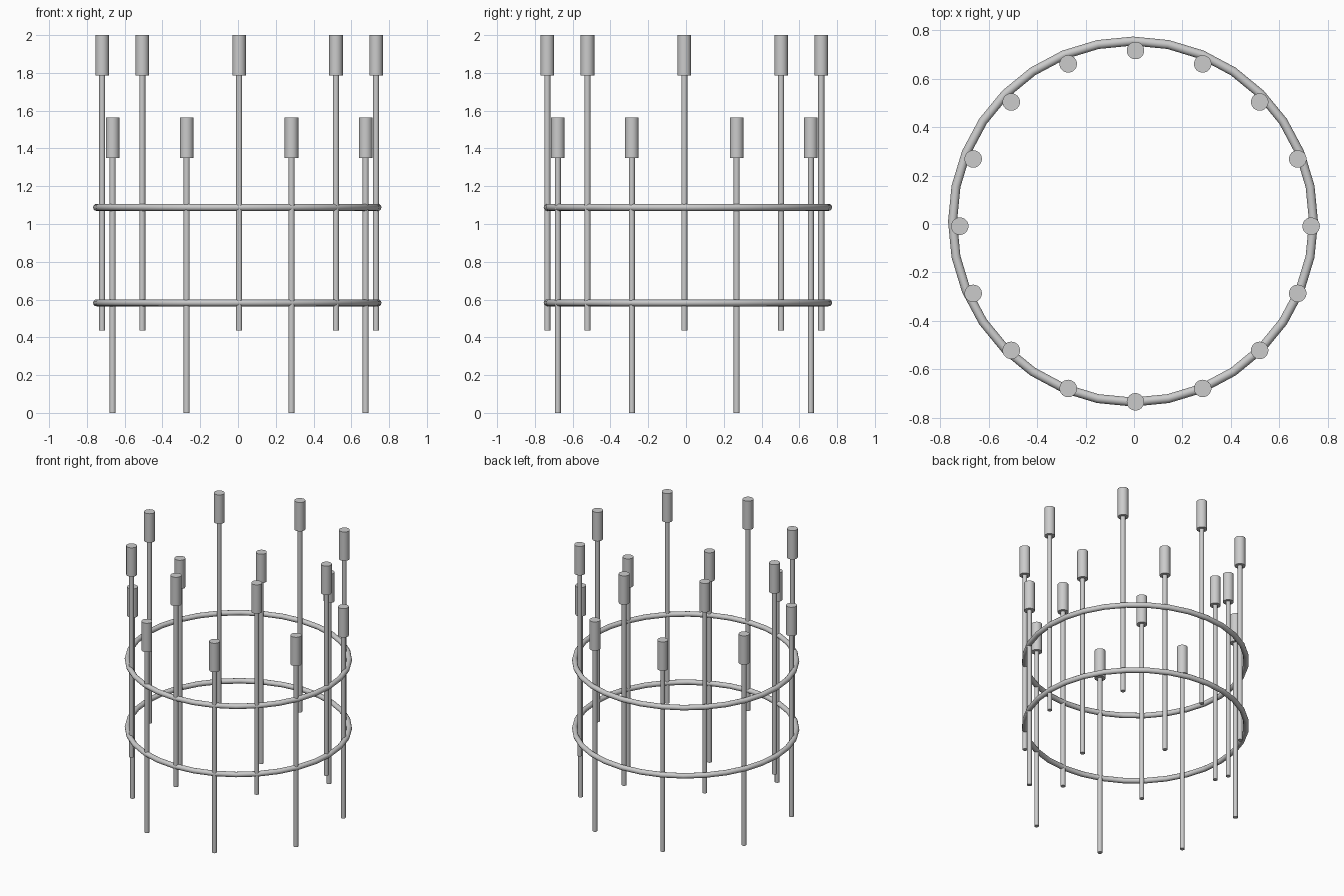
import bpy
from math import cos, sin, pi

if "Cube" in bpy.data.objects:
    bpy.data.objects.remove(bpy.data.objects["Cube"])

COUNT = 16
CX, CY, R = 0.006, -0.009, 0.725      # circle the rods stand on
RISE = 0.436                          # every second rod is raised


def smooth(obj, name):
    obj.name = name
    bpy.ops.object.shade_smooth_by_angle(angle=pi / 5)


def cylinder(name, x, y, z0, z1, radius):
    bpy.ops.mesh.primitive_cylinder_add(
        vertices=32, radius=radius, depth=z1 - z0, location=(x, y, (z0 + z1) / 2))
    smooth(bpy.context.object, name)


# Alternating tall and low rods, each with a thick cap on top
for i in range(COUNT):
    a = 2 * pi * i / COUNT
    x, y = CX + R * cos(a), CY + R * sin(a)
    base = RISE if i % 2 == 0 else 0.0
    cylinder(f"rod_{i + 1}", x, y, base, base + 1.352, 0.016)
    cylinder(f"rod_cap_{i + 1}", x, y, base + 1.350, base + 1.564, 0.036)

# Two hoops tying the rods together
for name, z in (("lower_hoop", 0.583), ("upper_hoop", 1.088)):
    bpy.ops.mesh.primitive_torus_add(
        location=(-0.004, 0.010, z), major_radius=0.745, minor_radius=0.0185,
        major_segments=32, minor_segments=12)
    smooth(bpy.context.object, name)
